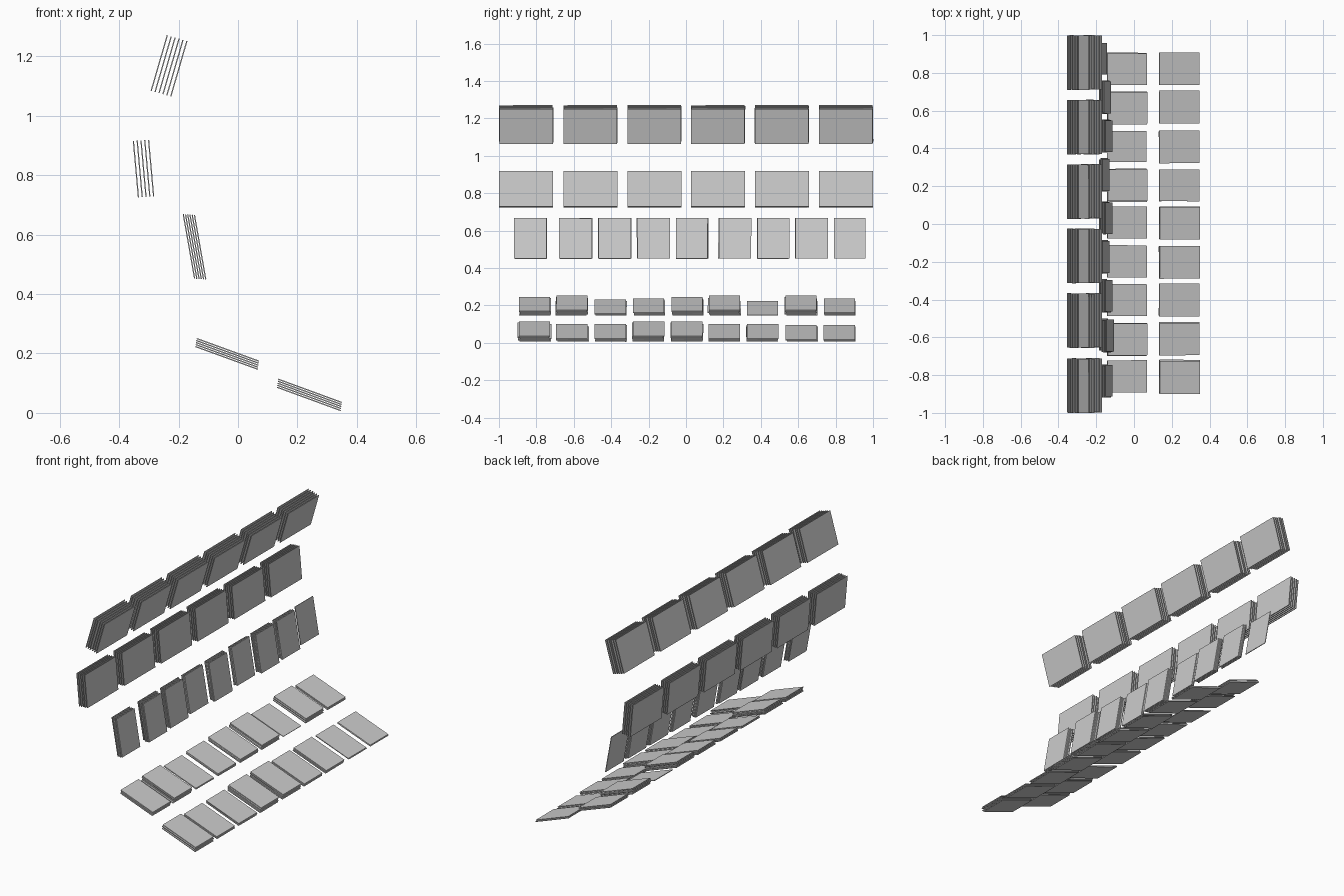
import bpy, bmesh, random
from mathutils import Vector, Matrix

if "Cube" in bpy.data.objects:
    bpy.data.objects.remove(bpy.data.objects["Cube"])

random.seed(4)
THICK = 0.004


def add_booklet(bm, low, high, y, width, twist):
    """One thin flat booklet spanning two x/z points, centred at y."""
    a, b = Vector((low[0], 0, low[1])), Vector((high[0], 0, high[1]))
    along = (b - a).normalized()
    side = Vector((0, 1, 0))
    normal = along.cross(side)
    basis = Matrix((along, side, normal)).transposed().to_4x4()
    place = Matrix.Translation((a + b) / 2 + Vector((0, y, 0)))
    size = Matrix.Diagonal(((b - a).length, width, THICK, 1))
    bmesh.ops.create_cube(bm, size=1, matrix=place @ basis @ Matrix.Rotation(twist, 4, 'Z') @ size)


def add_row(name, low, high, step, centers, width, counts, jitter):
    """A row of stacks; each stack steps away from its rearmost booklet."""
    for col, (y, n) in enumerate(zip(centers, counts)):
        bm = bmesh.new()
        for i in range(n):
            top = i == n - 1
            dy = 0 if top else random.uniform(-jitter, jitter)
            twist = 0 if top else random.uniform(-jitter, jitter)
            lo = (low[0] + step[0] * i, low[1] + step[1] * i)
            hi = (high[0] + step[0] * i, high[1] + step[1] * i)
            add_booklet(bm, lo, hi, y + dy, width, twist)
        mesh = bpy.data.meshes.new(name)
        bm.to_mesh(mesh)
        bm.free()
        obj = bpy.data.objects.new(f"{name}_{col + 1}", mesh)
        bpy.context.collection.objects.link(obj)


wide = [-0.855, -0.511, -0.169, 0.171, 0.513, 0.855]
upright = [-0.83, -0.59, -0.38, -0.175, 0.03, 0.26, 0.465, 0.67, 0.875]
shelf = [-0.81, -0.61, -0.405, -0.2, 0.005, 0.205, 0.41, 0.615, 0.82]

# large magazines in the two upper rows
add_row("top_magazine_stack", (-0.292, 1.084), (-0.238, 1.27), (0.0132, -0.0038),
        wide, 0.286, [6] * 6, 0.003)
add_row("upper_magazine_stack", (-0.335, 0.725), (-0.352, 0.915), (0.0128, 0.0008),
        wide, 0.288, [5] * 6, 0.001)
# upright brochures in the middle row
add_row("middle_brochure_stack", (-0.146, 0.452), (-0.184, 0.668), (0.0075, -0.0005),
        upright, 0.168, [5, 6, 5, 3, 5, 3, 5, 4, 1], 0.006)
# leaflets lying on the two sloped lower rows
add_row("inner_leaflet_stack", (-0.143, 0.223), (0.066, 0.147), (0.001, 0.0068),
        shelf, 0.166, [4, 5, 2, 3, 4, 5, 1, 5, 3], 0.006)
add_row("outer_leaflet_stack", (0.132, 0.086), (0.345, 0.008), (0.001, 0.0068),
        shelf, 0.168, [5, 3, 3, 5, 5, 3, 3, 2, 2], 0.008)
